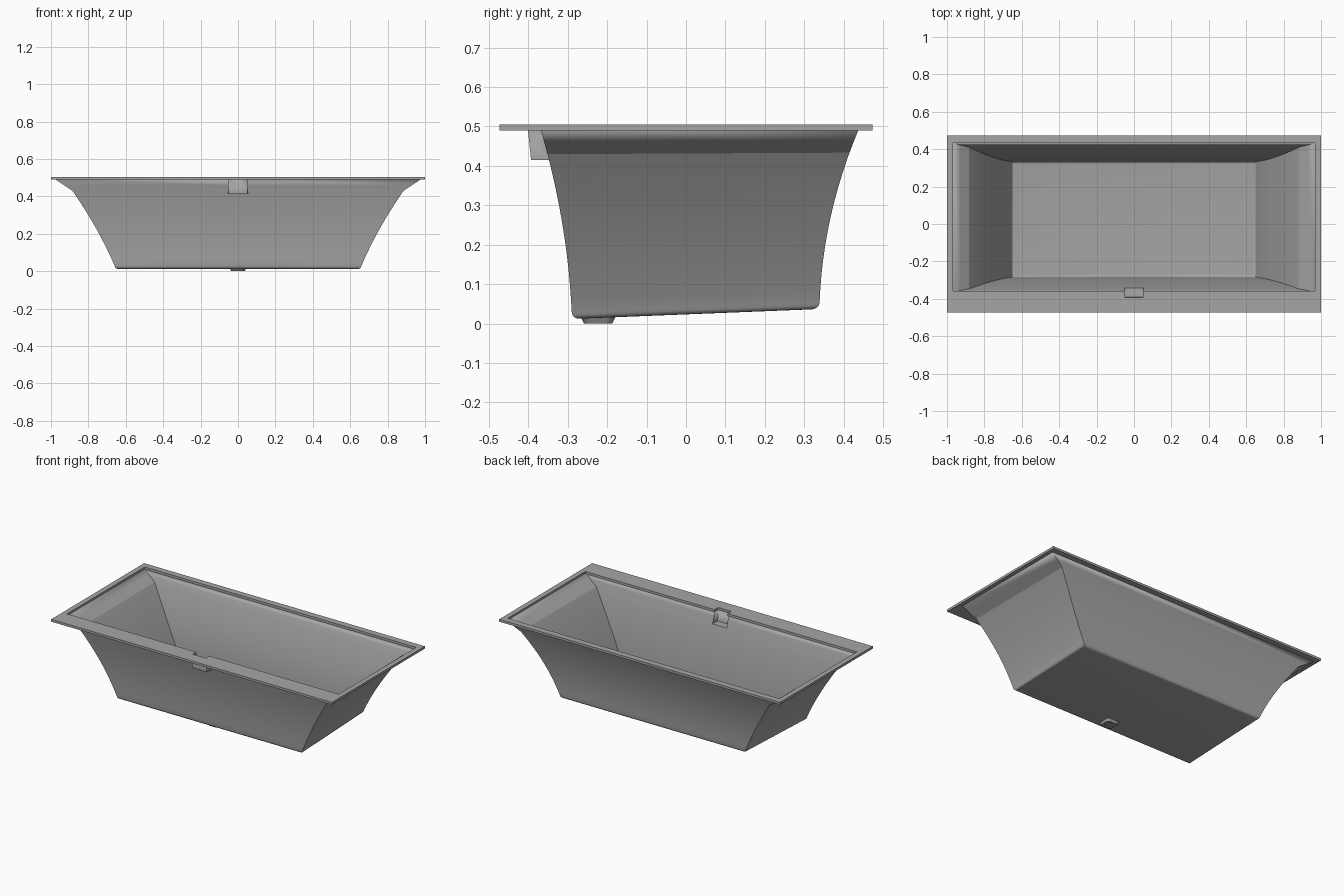
import bpy, bmesh

if "Cube" in bpy.data.objects:
    bpy.data.objects.remove(bpy.data.objects["Cube"])

grey = bpy.data.materials.new("plain grey")
grey.diffuse_color = (0.38, 0.38, 0.38, 1)
grey.use_nodes = True
grey.node_tree.nodes["Principled BSDF"].inputs["Base Color"].default_value = grey.diffuse_color


def finish(bm, name, angle=0.5):
    me = bpy.data.meshes.new(name)
    bm.to_mesh(me)
    bm.free()
    me.materials.append(grey)
    ob = bpy.data.objects.new(name, me)
    bpy.context.scene.collection.objects.link(ob)
    bpy.ops.object.select_all(action='DESELECT')
    ob.select_set(True)
    bpy.context.view_layer.objects.active = ob
    bpy.ops.object.shade_smooth_by_angle(angle=angle)
    return ob


def curve(z, low, high, top, a):
    # bowed wall profile between z = 0.03 and z = top
    t = (z - 0.03) / (top - 0.03)
    return low + (high - low) * (a * t + (1 - a) * t * t)


def extents(z):
    # half length, front y and back y of the basin at a height
    if z > 0.43:
        x = 0.885 + (z - 0.43) / 0.06 * 0.09
    else:
        x = curve(z, 0.66, 0.885, 0.43, 0.76)
    return x, curve(z, -0.29, -0.368, 0.49, 0.27), curve(z, 0.339, 0.437, 0.49, 0.16)


# Basin: lofted rectangular rings with an open overflow tray in the front wall
W = 0.054
bm = bmesh.new()
levels = [(z, 0.0) for z in (0.49, 0.46, 0.43, 0.415, 0.38, 0.34, 0.30, 0.26,
                             0.22, 0.18, 0.14, 0.10, 0.06, 0.03)]
levels += [(0.022, 0.002), (0.016, 0.007), (0.013, 0.013), (0.012, 0.02)]
rings = []
for z, inset in levels:
    x, f, b = extents(max(z, 0.03))
    x, f, b = x - inset, f + inset, b - inset
    ring = []
    for px, py in ((-x, f), (-W, f), (W, f), (x, f), (x, b), (-x, b)):
        tilt = 0.025 * (py + 0.28) / 0.61 * (1 - z / 0.49)
        ring.append(bm.verts.new((px, py, z + tilt)))
    rings.append(ring)
for i in range(len(rings) - 1):
    for k in range(6):
        if k == 1 and i < 3:
            continue  # opening for the overflow tray
        n = (k + 1) % 6
        bm.faces.new((rings[i][k], rings[i][n], rings[i + 1][n], rings[i + 1][k]))
floor = bm.faces.new(rings[-1])

# Overflow tray
tl, tr = (bm.verts.new((s * W, -0.401, 0.49)) for s in (-1, 1))
bl, br = (bm.verts.new((s * (W - 0.003), -0.393, 0.415)) for s in (-1, 1))
bm.faces.new([rings[i][1] for i in range(4)] + [bl, tl])
bm.faces.new([rings[i][2] for i in range(4)] + [br, tr])
bm.faces.new((rings[3][1], rings[3][2], br, bl))
bm.faces.new((tl, tr, br, bl))

bmesh.ops.recalc_face_normals(bm, faces=bm.faces[:])
floor.normal_update()
if floor.normal.z > 0:
    bmesh.ops.reverse_faces(bm, faces=bm.faces[:])
# crease where the sloped ends flare out
for p, q in ((3, 4), (5, 0)):
    bm.edges.get((rings[2][p], rings[2][q])).smooth = False
basin = finish(bm, "basin")
wall = basin.modifiers.new("wall thickness", 'SOLIDIFY')
wall.thickness = 0.007
wall.offset = -1

# Rim: flat slab with a basin opening notched for the overflow
bm = bmesh.new()
outer = [(-1, -0.473), (1, -0.473), (1, 0.473), (-1, 0.473)]
n = W - 0.007
inner = [(-0.967, -0.357), (-n, -0.357), (-n, -0.394), (n, -0.394),
         (n, -0.357), (0.967, -0.357), (0.967, 0.432), (-0.967, 0.432)]
edges = []
for loop in (outer, inner):
    vs = [bm.verts.new((x, y, 0.505)) for x, y in loop]
    edges += [bm.edges.new((vs[i - 1], vs[i])) for i in range(len(vs))]
bmesh.ops.triangle_fill(bm, edges=edges, use_beauty=True)
ext = bmesh.ops.extrude_face_region(bm, geom=bm.faces[:], use_keep_orig=True)
for v in ext["geom"]:
    if isinstance(v, bmesh.types.BMVert):
        v.co.z = 0.49
bmesh.ops.recalc_face_normals(bm, faces=bm.faces[:])
finish(bm, "rim")

# Drain: shallow tapered plate under the floor with a recessed centre
bm = bmesh.new()
bmesh.ops.create_cube(bm, size=1)
for v in bm.verts:
    k = 0.072 if v.co.z < 0 else 0.088
    v.co = (v.co.x * k, -0.223 + v.co.y * k, 0.0 if v.co.z < 0 else 0.016)
uprights = [e for e in bm.edges if abs(e.verts[0].co.z - e.verts[1].co.z) > 0.01]
bmesh.ops.bevel(bm, geom=uprights, offset=0.015, segments=4, affect='EDGES', profile=0.5)
bm.normal_update()
base = [f for f in bm.faces if f.normal.z < -0.9]
bmesh.ops.inset_region(bm, faces=base, thickness=0.014)
bmesh.ops.inset_region(bm, faces=base, thickness=0.001, depth=-0.005)
finish(bm, "drain")
